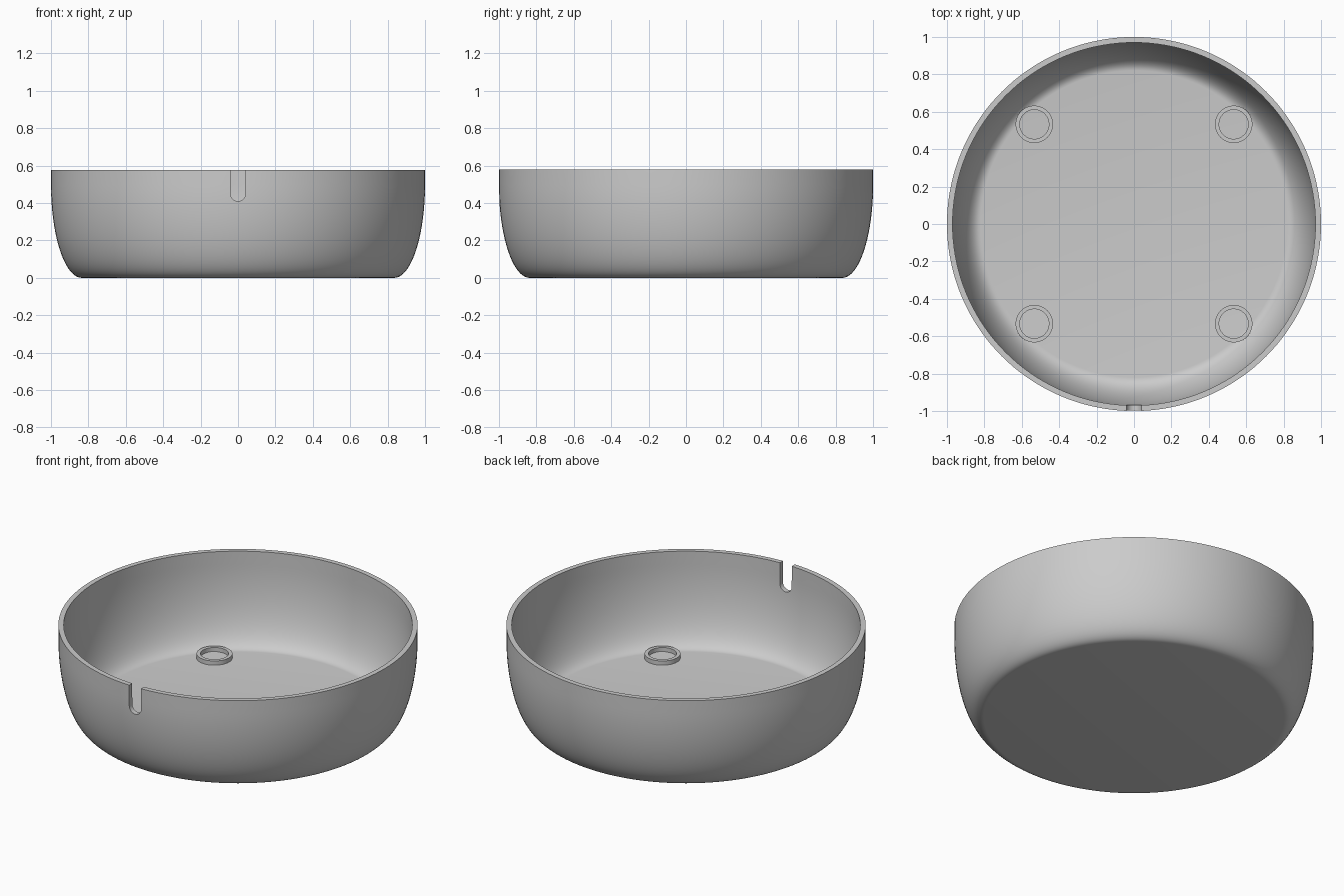
import bpy, bmesh, math

if "Cube" in bpy.data.objects:
    bpy.data.objects.remove(bpy.data.objects["Cube"])

HEIGHT, WALL = 0.578, 0.03

# Single grey finish
grey = bpy.data.materials.new("light_grey")
grey.use_nodes = True
grey.diffuse_color = (0.6, 0.6, 0.6, 1)
grey.node_tree.nodes["Principled BSDF"].inputs["Base Color"].default_value = (0.6, 0.6, 0.6, 1)


def finish(bm, name):
    bmesh.ops.recalc_face_normals(bm, faces=bm.faces)
    mesh = bpy.data.meshes.new(name)
    bm.to_mesh(mesh)
    bm.free()
    mesh.materials.append(grey)
    obj = bpy.data.objects.new(name, mesh)
    bpy.context.collection.objects.link(obj)
    return obj


def select_only(obj):
    bpy.ops.object.select_all(action='DESELECT')
    obj.select_set(True)
    bpy.context.view_layer.objects.active = obj


def smooth(obj):
    select_only(obj)
    bpy.ops.object.shade_smooth_by_angle(angle=math.radians(35))


def lathe(name, profile, steps, closed=False):
    """Revolve an (r, z) profile around the z axis."""
    bm = bmesh.new()
    verts = [bm.verts.new((r, 0, z)) for r, z in profile]
    pairs = list(zip(verts, verts[1:]))
    if closed:
        pairs.append((verts[-1], verts[0]))
    edges = [bm.edges.new(p) for p in pairs]
    bmesh.ops.spin(bm, geom=verts + edges, cent=(0, 0, 0), axis=(0, 0, 1),
                   angle=math.tau, steps=steps, use_duplicate=False)
    bmesh.ops.remove_doubles(bm, verts=bm.verts, dist=1e-5)
    return finish(bm, name)


def wall_curve(r0, r1, z0, z1, n=20):
    """Quarter ellipse from the floor edge up to the vertical wall."""
    return [(r0 + (r1 - r0) * math.sin(a), z1 - (z1 - z0) * math.cos(a))
            for a in (i / n * math.pi / 2 for i in range(n + 1))]


# Bowl shell: outer wall, flat rim, inner wall, floor
outer = wall_curve(0.835, 1.0, 0, 0.5)
inner = wall_curve(0.82, 1.0 - WALL, WALL, 0.5)
profile = ([(0, 0)] + outer + [(1.0, HEIGHT), (1.0 - WALL, HEIGHT)]
           + inner[::-1] + [(0, WALL)])
bowl = lathe("bowl", profile, 144)

# Round-bottomed cable notch in the front of the rim
HALF, CENTRE = 0.04, 0.45
outline = [(HALF * math.cos(a), CENTRE + HALF * math.sin(a))
           for a in (math.pi + i / 16 * math.pi for i in range(17))]
outline += [(HALF, 0.7), (-HALF, 0.7)]
bm = bmesh.new()
face = bm.faces.new([bm.verts.new((x, -1.1, z)) for x, z in outline])
ext = bmesh.ops.extrude_face_region(bm, geom=[face])
bmesh.ops.translate(bm, vec=(0, 0.25, 0),
                    verts=[v for v in ext["geom"] if isinstance(v, bmesh.types.BMVert)])
cutter = finish(bm, "notch_cutter")
cutter.hide_render = True

cut = bowl.modifiers.new("notch", 'BOOLEAN')
cut.operation, cut.solver, cut.object = 'DIFFERENCE', 'EXACT', cutter
select_only(bowl)
bpy.ops.object.modifier_apply(modifier=cut.name)
bpy.data.objects.remove(cutter)
smooth(bowl)

# Four raised ring seats on the floor
for side, sx in (("left", 1), ("right", -1)):
    for end, sy in (("front", -1), ("back", 1)):
        ring = lathe(f"ring_seat_{end}_{side}",
                     [(0.1, 0.022), (0.1, 0.056), (0.078, 0.056), (0.078, 0.022)],
                     48, closed=True)
        ring.location = (sx * 0.533, sy * 0.533, 0)
        smooth(ring)
